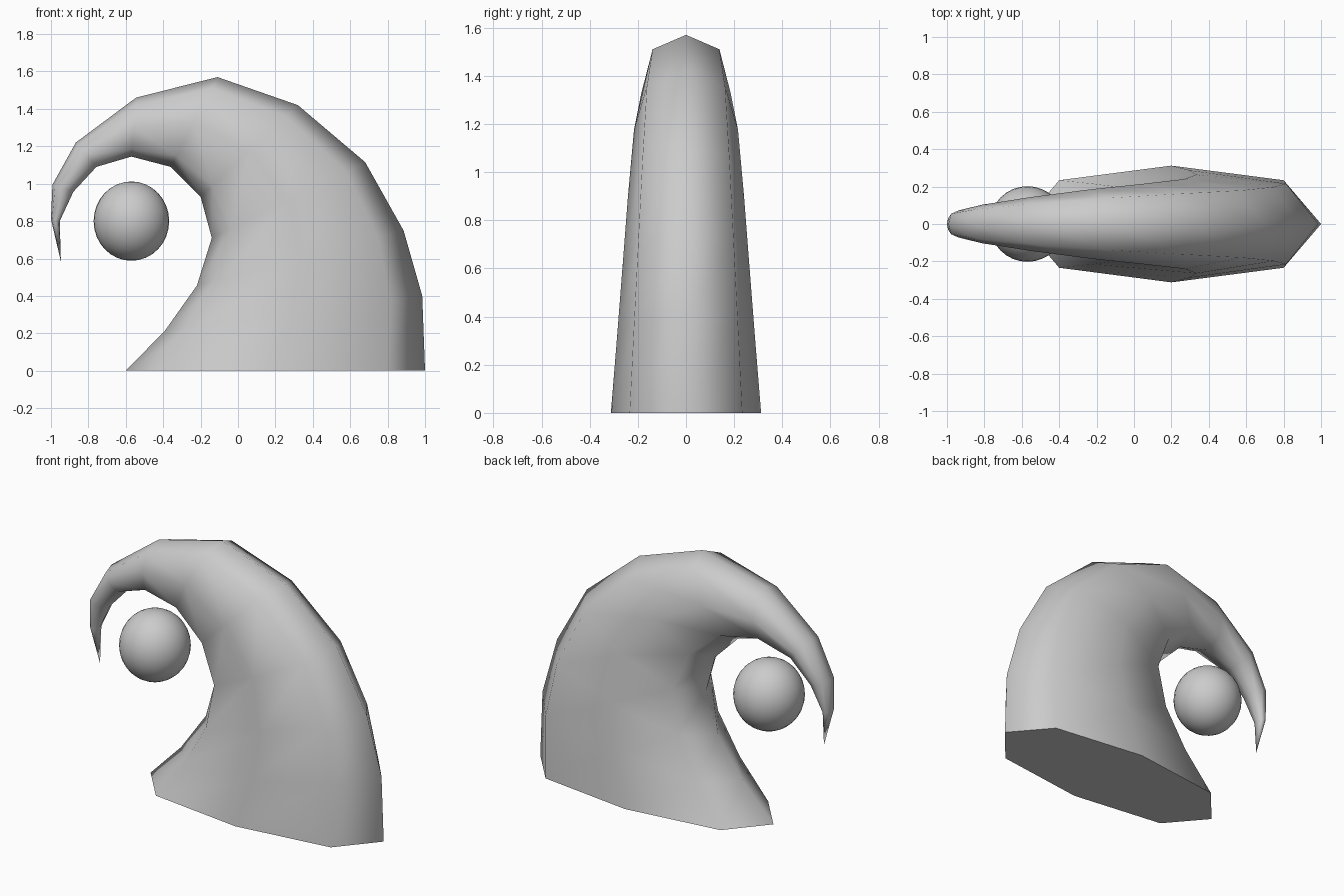
import bpy, bmesh
from mathutils import Vector

if "Cube" in bpy.data.objects:
    bpy.data.objects.remove(bpy.data.objects["Cube"])

# Curl stations: outer (x, z), inner (x, z), half width in y
STATIONS = [
    ((1.00, 0.00), (-0.60, 0.00), 0.312),
    ((0.985, 0.40), (-0.39, 0.215), 0.287),
    ((0.885, 0.75), (-0.22, 0.455), 0.264),
    ((0.68, 1.115), (-0.14, 0.71), 0.24),
    ((0.32, 1.42), (-0.20, 0.93), 0.216),
    ((-0.11, 1.57), (-0.36, 1.09), 0.185),
    ((-0.545, 1.46), (-0.57, 1.145), 0.143),
    ((-0.867, 1.22), (-0.757, 1.09), 0.103),
    ((-0.992, 0.995), (-0.88, 0.957), 0.073),
    ((-1.00, 0.81), (-0.953, 0.80), 0.04),
]
TIP = (-0.947, 0, 0.585)
# Eight-sided section: fraction along the chord, fraction of the width
SECTION = [(1, 0), (.75, .75), (0, 1), (-.75, .75),
           (-1, 0), (-.75, -.75), (0, -1), (.75, -.75)]


def ring(bm, outer, inner, width):
    o, i = Vector((outer[0], 0, outer[1])), Vector((inner[0], 0, inner[1]))
    mid, half = (o + i) / 2, (o - i) / 2
    return [bm.verts.new(mid + half * u + Vector((0, width * v, 0)))
            for u, v in SECTION]


# Tapering wave curl
bm = bmesh.new()
rings = [ring(bm, *s) for s in STATIONS]
for a, b in zip(rings, rings[1:]):
    for k in range(8):
        n = (k + 1) % 8
        bm.faces.new((a[k], a[n], b[n], b[k]))
tip = bm.verts.new(TIP)
for k in range(8):
    bm.faces.new((rings[-1][k], rings[-1][(k + 1) % 8], tip))
for f in bm.faces:
    f.smooth = True
# Flat base with a crisp edge
base = bm.faces.new(rings[0])
for e in base.edges:
    e.smooth = False
bmesh.ops.recalc_face_normals(bm, faces=bm.faces)
mesh = bpy.data.meshes.new("wave_curl")
bm.to_mesh(mesh)
bm.free()
bpy.context.collection.objects.link(bpy.data.objects.new("wave_curl", mesh))

# Ball floating inside the curl
bpy.ops.mesh.primitive_uv_sphere_add(segments=32, ring_count=16, radius=1,
                                     location=(-0.57, 0, 0.80))
ball = bpy.context.object
ball.name = "ball"
ball.scale = (0.202, 0.202, 0.212)
bpy.ops.object.shade_smooth()
